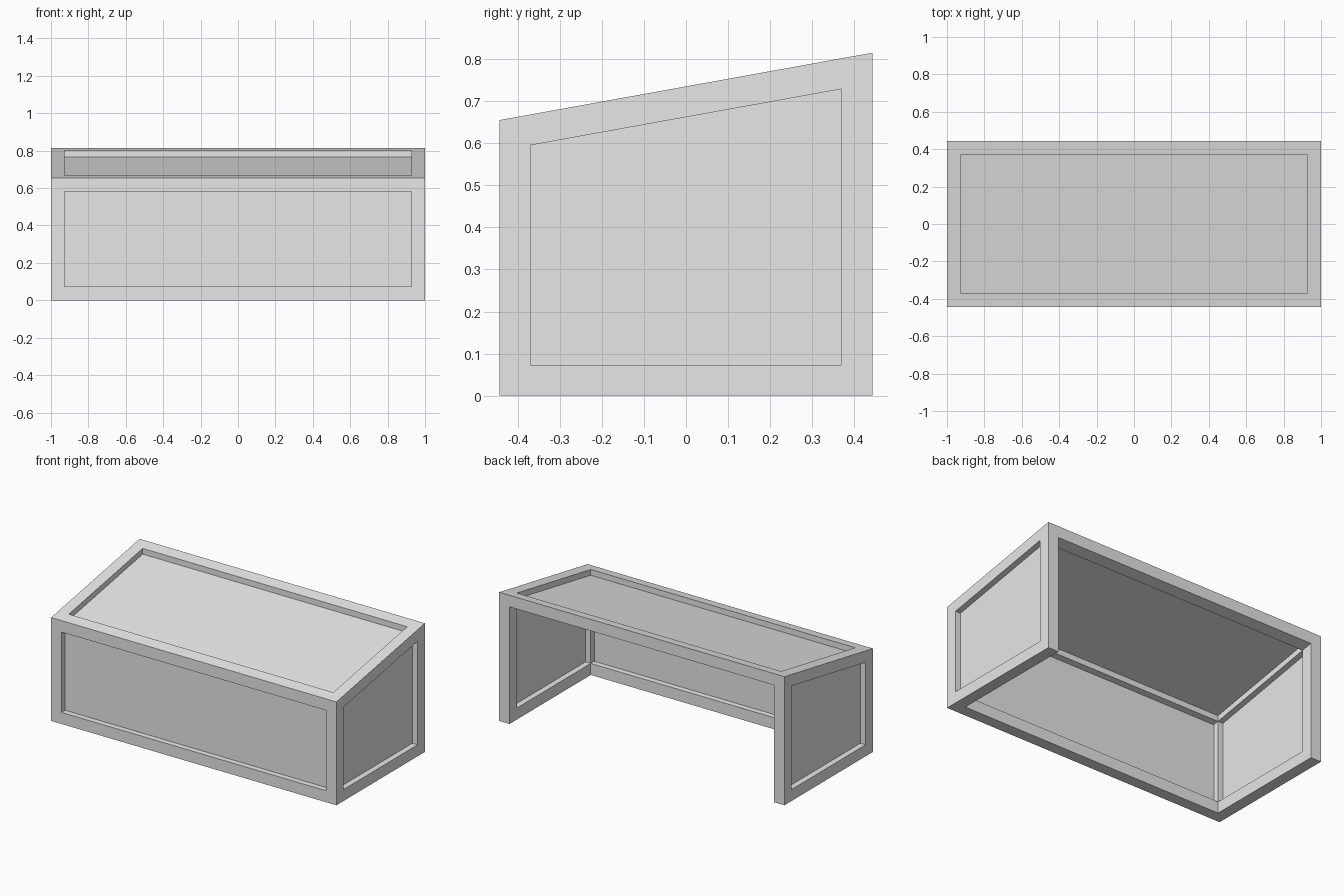
import bpy
import bmesh
from itertools import product

cube = bpy.data.objects.get("Cube")
if cube:
    bpy.data.objects.remove(cube, do_unlink=True)

# Overall sizes
HALF_X, HALF_Y = 1.0, 0.443
FRONT_H, BACK_H = 0.655, 0.815
BAR = 0.073
IN_X, IN_Y = HALF_X - BAR, HALF_Y - BAR

grey = bpy.data.materials.new("light grey")
grey.use_nodes = True
grey.diffuse_color = (0.8, 0.8, 0.8, 1)
grey.node_tree.nodes["Principled BSDF"].inputs["Base Color"].default_value = (0.8, 0.8, 0.8, 1)


def roof(y):
    """Height of the sloping top at depth y."""
    return FRONT_H + (BACK_H - FRONT_H) * (y + HALF_Y) / (2 * HALF_Y)


def add_object(name, bm):
    mesh = bpy.data.meshes.new(name)
    bm.to_mesh(mesh)
    bm.free()
    mesh.materials.append(grey)
    obj = bpy.data.objects.new(name, mesh)
    bpy.context.collection.objects.link(obj)


# Frame: square bars on the edges of a 3 x 3 x 3 lattice, open at the lower back
xs = (-HALF_X, -IN_X, IN_X, HALF_X)
ys = (-HALF_Y, -IN_Y, IN_Y, HALF_Y)


def lattice_point(i, j, k):
    y = ys[j]
    return xs[i], y, (0, BAR, roof(y) - BAR, roof(y))[k]


def is_bar(cell):
    inside = all(0 <= c <= 2 for c in cell)
    lower_back_rail = cell == (1, 2, 0)
    return inside and cell.count(1) <= 1 and not lower_back_rail


bm = bmesh.new()
verts = {}
for cell in filter(is_bar, product(range(3), repeat=3)):
    for axis, side in product(range(3), (0, 1)):
        neighbour = list(cell)
        neighbour[axis] += 2 * side - 1
        if is_bar(tuple(neighbour)):
            continue
        corners = []
        for a, b in ((0, 0), (1, 0), (1, 1), (0, 1)):
            key = list(cell)
            key[axis] += side
            key[(axis + 1) % 3] += a
            key[(axis + 2) % 3] += b
            key = tuple(key)
            if key not in verts:
                verts[key] = bm.verts.new(lattice_point(*key))
            corners.append(verts[key])
        bm.faces.new(corners if side else corners[::-1])
add_object("frame", bm)


# Thin panels set halfway into the bars
def panel(name, points):
    bm = bmesh.new()
    bm.faces.new([bm.verts.new(p) for p in points])
    add_object(name, bm)


mid_y = -HALF_Y + BAR / 2
top_z = roof(mid_y) - BAR
panel("front_panel", [(-IN_X, mid_y, BAR), (IN_X, mid_y, BAR),
                      (IN_X, mid_y, top_z), (-IN_X, mid_y, top_z)])

panel("top_panel", [(x, y, roof(y) - BAR / 2) for x, y in
                    ((-IN_X, -IN_Y), (IN_X, -IN_Y), (IN_X, IN_Y), (-IN_X, IN_Y))])

for name, sign in (("left_panel", 1), ("right_panel", -1)):
    x = sign * (HALF_X - BAR / 2)
    points = [(x, -IN_Y, BAR), (x, IN_Y, BAR),
              (x, IN_Y, roof(IN_Y) - BAR), (x, -IN_Y, roof(-IN_Y) - BAR)]
    panel(name, points[::sign])
